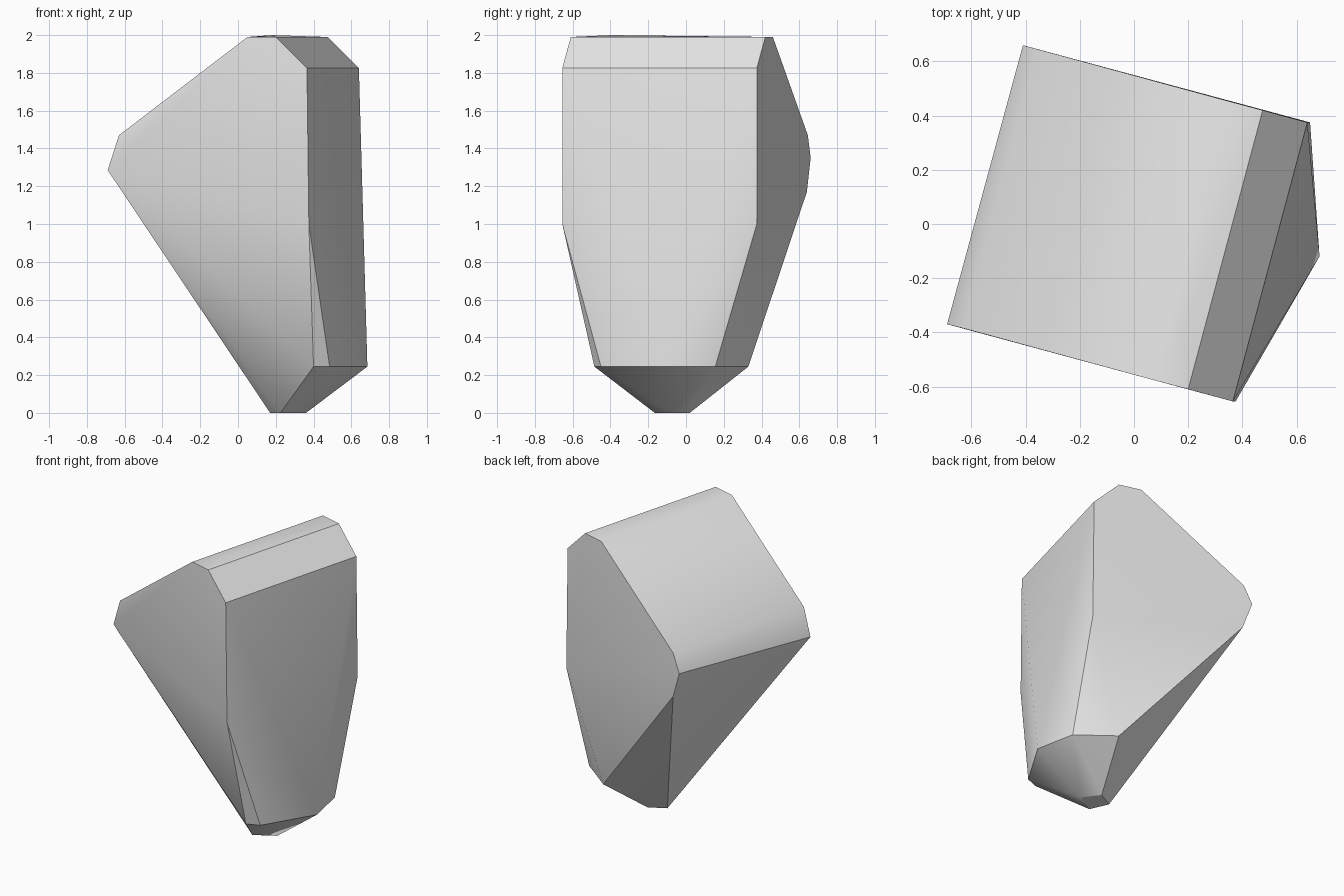
import bpy
import bmesh
from mathutils import Vector

# Remove the default cube only
old = bpy.data.objects.get("Cube")
if old:
    bpy.data.objects.remove(old, do_unlink=True)

# Plain stone colour
stone = bpy.data.materials.new("grey_stone")
stone.use_nodes = True
grey = (0.8, 0.8, 0.8, 1)
stone.diffuse_color = grey
stone.node_tree.nodes["Principled BSDF"].inputs["Base Color"].default_value = grey

# Upper body: a chamfered profile carried along the slanted depth direction
depth = Vector((0.275, 1.03, 0))
profile = [(-0.63, -0.385, 1.47), (0.05, -0.57, 1.99), (0.2, -0.61, 1.99),
           (0.365, -0.655, 1.825), (0.375, -0.655, 1.0)]
points = [Vector(p) for p in profile]
points += [p + depth for p in points]

# Slight crown, front shoulder tip and the blunt back shoulder
points += [Vector(p) for p in [(0.18, -0.4, 2.0), (-0.69, -0.37, 1.285),
                               (-0.41, 0.66, 1.35), (-0.35, 0.64, 1.17)]]


def ring(outline, z):
    return [Vector((x, y, z)) for x, y in outline]


# Tapered lower end and the small flat foot
points += ring([(0.4, -0.485), (0.485, -0.45), (0.685, -0.12),
                (0.63, 0.155), (0.4, 0.33)], 0.245)
points += ring([(0.36, -0.086), (0.28, 0.02), (0.17, -0.04), (0.225, -0.165)], 0)

# Wrap the points in one faceted skin
bm = bmesh.new()
for p in points:
    bm.verts.new(p)
bmesh.ops.convex_hull(bm, input=bm.verts[:])
loose = [v for v in bm.verts if not v.link_faces]
bmesh.ops.delete(bm, geom=loose, context="VERTS")
bmesh.ops.recalc_face_normals(bm, faces=bm.faces[:])
mesh = bpy.data.meshes.new("rock")
bm.to_mesh(mesh)
bm.free()

rock = bpy.data.objects.new("rock", mesh)
bpy.context.collection.objects.link(rock)
mesh.materials.append(stone)

# Soft shading inside each broad face, crisp ridges between them
bpy.ops.object.select_all(action="DESELECT")
rock.select_set(True)
bpy.context.view_layer.objects.active = rock
bpy.ops.object.shade_smooth_by_angle(angle=0.52)
